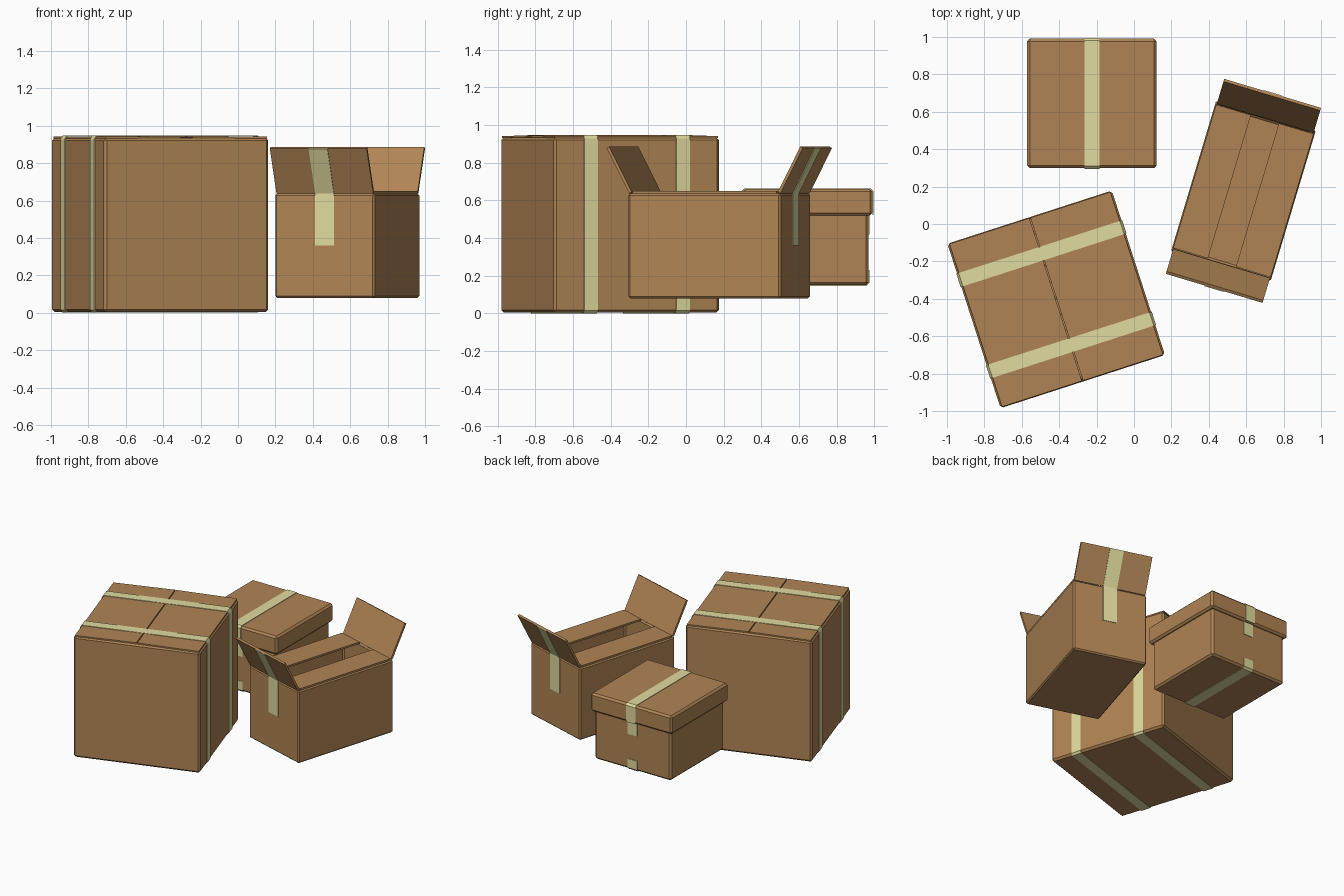
import bpy, bmesh, math
from mathutils import Matrix, Vector

cube = bpy.data.objects.get("Cube")
if cube:
    bpy.data.objects.remove(cube, do_unlink=True)


def material(name, rgb):
    m = bpy.data.materials.new(name)
    m.use_nodes = True
    m.diffuse_color = (*rgb, 1)
    for n in m.node_tree.nodes:
        if n.type == 'BSDF_PRINCIPLED':
            n.inputs["Base Color"].default_value = (*rgb, 1)
            n.inputs["Roughness"].default_value = 0.9
    return m


CARD = material("cardboard_brown", (0.434, 0.231, 0.089))
TAPE = material("pale_tape", (0.745, 0.708, 0.342))


def finish(name, bm, mat, place):
    """Turn a bmesh into an object placed by (x, y, degrees)."""
    me = bpy.data.meshes.new(name)
    bm.to_mesh(me)
    bm.free()
    me.materials.append(mat)
    ob = bpy.data.objects.new(name, me)
    ob.location = (place[0], place[1], 0)
    ob.rotation_euler.z = math.radians(place[2])
    bpy.context.collection.objects.link(ob)
    return ob


def box(name, place, size, z0, z1, chamfer=0.014, open_top=False):
    """Chamfered carton; open_top makes it a hollow shell."""
    bm = bmesh.new()
    bmesh.ops.create_cube(bm, size=1, matrix=Matrix.Translation((0, 0, (z0 + z1) / 2))
                          @ Matrix.Diagonal((size[0], size[1], z1 - z0, 1)))
    if open_top:
        top = [f for f in bm.faces if f.normal.z > 0.9]
        bmesh.ops.delete(bm, geom=top, context='FACES_ONLY')
    ob = finish(name, bm, CARD, place)
    if open_top:
        s = ob.modifiers.new("walls", 'SOLIDIFY')
        s.thickness, s.offset, s.use_even_offset = 0.02, -1, True
    b = ob.modifiers.new("chamfer", 'BEVEL')
    b.width, b.segments, b.limit_method = chamfer, 1, 'ANGLE'
    return ob


def strip(name, place, axis, path, width, thick=0.004, v=0, mat=TAPE, closed=False):
    """Thin sheet following a path of (u, z), u along the given local axis."""
    bm = bmesh.new()
    rows = []
    for u, z in path:
        ends = [(u, v + s * width / 2, z) for s in (-1, 1)]
        if axis == 'y':
            ends = [(b, a, c) for a, b, c in ends]
        rows.append([bm.verts.new(Vector(e)) for e in ends])
    pairs = list(zip(rows, rows[1:])) + ([(rows[-1], rows[0])] if closed else [])
    for a, b in pairs:
        bm.faces.new((a[0], a[1], b[1], b[0]))
    bmesh.ops.recalc_face_normals(bm, faces=bm.faces)
    ob = finish(name, bm, mat, place)
    s = ob.modifiers.new("thickness", 'SOLIDIFY')
    s.thickness, s.offset, s.use_even_offset = thick, 0, True
    return ob


def mirrored(path):
    return path + [(-u, z) for u, z in reversed(path)]


SIDES = ((1, "left"), (-1, "right"))
ENDS = ((1, "back"), (-1, "front"))

# Large closed carton with two top flaps and two tape bands
large = (-0.416, -0.403, 17.9)
box("large_carton", large, (0.924, 0.924), 0.004, 0.935)
for s, side in SIDES:
    strip(f"large_top_flap_{side}", large, 'x',
          [(s * 0.452, 0.936), (s * 0.003, 0.941)], 0.915, 0.01, mat=CARD)
    strip(f"large_tape_{side}", large, 'x',
          mirrored([(0.452, 0.002), (0.464, 0.016), (0.464, 0.927), (0.452, 0.946)]),
          0.075, v=s * 0.257, closed=True)

# Small carton with a fitted lid and interrupted tape
small = (-0.225, 0.645, 0)
box("small_carton", small, (0.65, 0.65), 0.15, 0.56)
box("small_lid", small, (0.692, 0.692), 0.52, 0.66)
strip("small_lid_tape", small, 'y',
      mirrored([(0.348, 0.522), (0.348, 0.648), (0.334, 0.662)]), 0.08)
strip("small_bottom_tape", small, 'y',
      mirrored([(0.327, 0.23), (0.327, 0.162), (0.313, 0.148)]), 0.08)
for s, end in ENDS:
    strip(f"small_{end}_tape", small, 'y', [(s * 0.327, 0.42), (s * 0.327, 0.53)], 0.08)

# Open carton: end flaps raised, side flaps folded inward
opened = (0.585, 0.177, -16.7)
box("open_carton", opened, (0.556, 0.845), 0.08, 0.637, 0.012, open_top=True)
for s, side in SIDES:
    strip(f"open_side_flap_{side}", opened, 'x',
          [(s * 0.272, 0.643), (s * 0.078, 0.643)], 0.80, 0.014, mat=CARD)
for s, end in ENDS:
    strip(f"open_{end}_flap", opened, 'y',
          [(s * 0.412, 0.64), (s * 0.537, 0.882)], 0.54, 0.016, mat=CARD)
    strip(f"open_{end}_tape", opened, 'y',
          [(s * 0.4245, 0.36), (s * 0.4245, 0.637), (s * 0.546, 0.8775)], 0.105)
